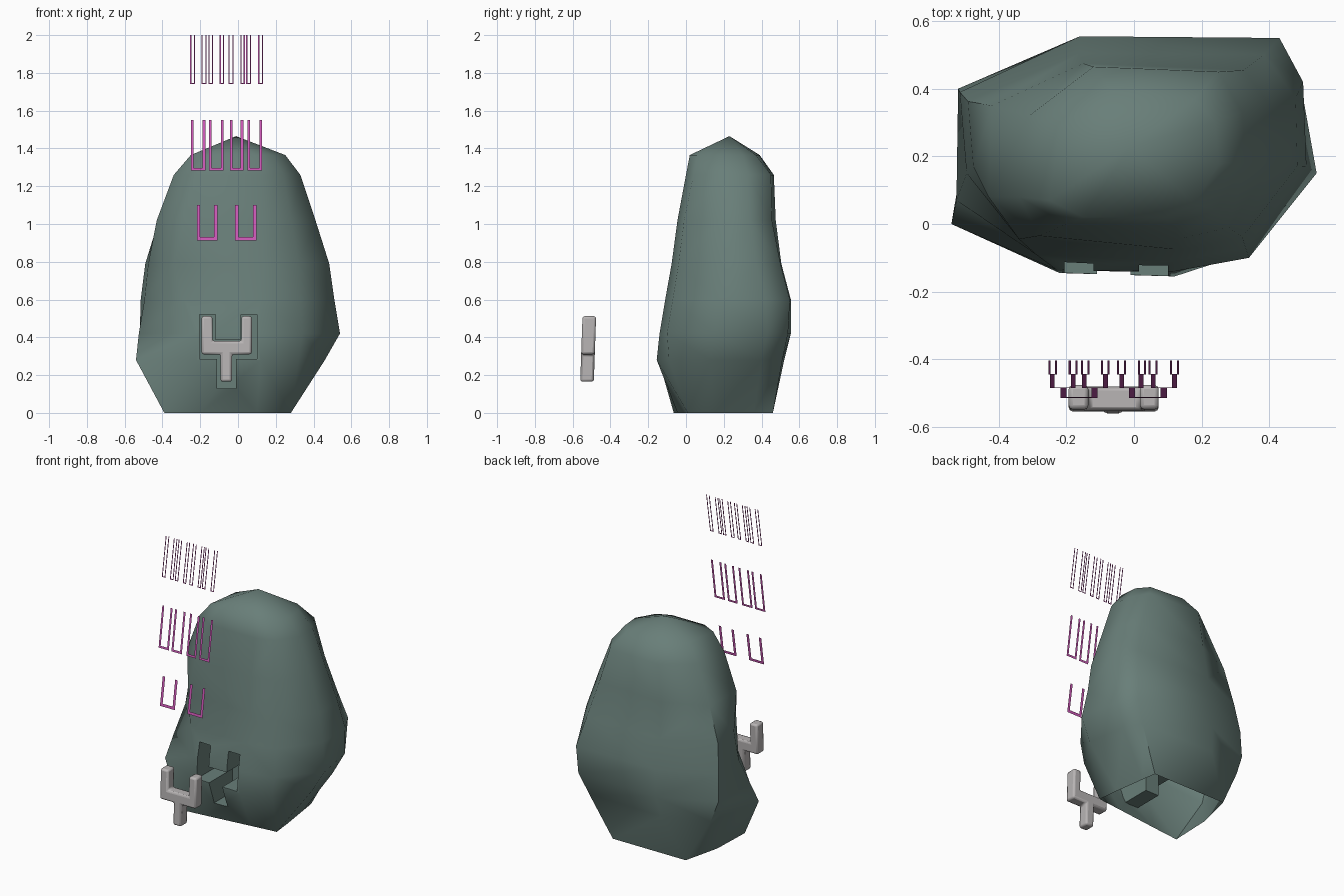
import bpy, bmesh, math

if "Cube" in bpy.data.objects:
    bpy.data.objects.remove(bpy.data.objects["Cube"])


def material(name, rgb):
    m = bpy.data.materials.new(name)
    m.diffuse_color = (*rgb, 1)
    m.use_nodes = True
    m.node_tree.nodes["Principled BSDF"].inputs["Base Color"].default_value = m.diffuse_color
    return m


STONE = material("green_grey_stone", (0.14, 0.21, 0.19))
GREY = material("light_grey", (0.48, 0.46, 0.46))
PINK = material("magenta", (0.62, 0.10, 0.48))


def finish(name, bm, mat, recalc=True):
    if recalc:
        bmesh.ops.recalc_face_normals(bm, faces=bm.faces[:])
    me = bpy.data.meshes.new(name)
    bm.to_mesh(me)
    bm.free()
    me.materials.append(mat)
    ob = bpy.data.objects.new(name, me)
    bpy.context.collection.objects.link(ob)
    return ob


def activate(ob):
    bpy.ops.object.select_all(action='DESELECT')
    ob.select_set(True)
    bpy.context.view_layer.objects.active = ob


def fork_prism(name, xs, zs, y0, y1, mat, lean=0.0):
    """Y-shaped prism. xs: 6 x positions left to right, zs: foot, bar bottom, bar top, arm top."""
    a, b, c, d, e, f = xs
    z0, z1, z2, z3 = zs
    outline = [(a, z1), (c, z1), (c, z0), (d, z0), (d, z1), (f, z1),
               (f, z3), (e, z3), (e, z2), (b, z2), (b, z3), (a, z3)]
    bm = bmesh.new()
    front = [bm.verts.new((x, y0 + lean * (z - z0), z)) for x, z in outline]
    back = [bm.verts.new((x, y1 + lean * (z - z0), z)) for x, z in outline]
    bm.faces.new(front)
    bm.faces.new(back[::-1])
    for i in range(12):
        j = (i + 1) % 12
        bm.faces.new((front[j], front[i], back[i], back[j]))
    return finish(name, bm, mat)


# Boulder: irregular nine-sided rings, from the left front corner counterclockwise
rings = [
    (0.0, [(-.39, -.065), (-.2, -.045), (.1, -.01), (.28, .01), (.265, .15),
           (.235, .36), (.22, .46), (-.32, .46), (-.38, .21)]),
    (.28, [(-.54, 0), (-.22, -.145), (.12, -.155), (.32, -.09), (.46, .13),
           (.42, .40), (.36, .51), (-.18, .52), (-.47, .41)]),
    (.42, [(-.525, .07), (-.23, -.135), (.12, -.14), (.34, -.1), (.54, .15),
           (.49, .43), (.42, .54), (-.16, .555), (-.52, .40)]),
    (.60, [(-.495, .15), (-.29, -.09), (.12, -.11), (.33, -.07), (.51, .17),
           (.50, .42), (.43, .55), (-.16, .555), (-.515, .39)]),
    (1.02, [(-.43, .08), (-.28, -.035), (.13, -.045), (.28, -.01), (.41, .18),
            (.41, .34), (.325, .455), (-.15, .475), (-.42, .35)]),
    (1.26, [(-.34, .08), (-.2, 0), (.12, 0), (.24, .04), (.33, .18),
            (.32, .33), (.25, .45), (-.12, .465), (-.31, .32)]),
    (1.365, [(-.25, .07), (-.15, .02), (.09, .02), (.18, .06), (.25, .18),
             (.24, .3), (.18, .37), (-.06, .39), (-.22, .29)]),
]
# Extra ring that keeps the middle full, with a ledge on the left front corner
middle = [((a[0] + b[0]) * .525, (a[1] + b[1]) * .49)
          for a, b in zip(rings[3][1], rings[4][1])]
middle[0], middle[1], middle[6] = (-.475, .17), (-.34, -.045), (.385, .50)
rings.insert(4, (.79, middle))

bm = bmesh.new()
loops = [[bm.verts.new((x, y, z)) for x, y in pts] for z, pts in rings]
for lo, hi in zip(loops, loops[1:]):
    for i in range(9):
        j = (i + 1) % 9
        bm.faces.new((lo[i], lo[j], hi[j], hi[i]))
apex = bm.verts.new((-.01, .23, 1.465))
for i in range(9):
    bm.faces.new((loops[-1][i], loops[-1][(i + 1) % 9], apex))
bm.faces.new(loops[0][::-1])
bmesh.ops.triangulate(bm, faces=[f for f in bm.faces if len(f.verts) == 4])
boulder = finish("boulder", bm, STONE)

# Fork-shaped socket cut into the front
cutter = fork_prism("socket_cutter", (-.205, -.12, -.11, -.01, .015, .10),
                    (.13, .285, .385, .52), -.4, .10, STONE)
cutter.hide_render = True
activate(boulder)
mod = boulder.modifiers.new("socket", 'BOOLEAN')
mod.operation = 'DIFFERENCE'
mod.solver = 'EXACT'
mod.object = cutter
bpy.ops.object.modifier_apply(modifier=mod.name)
bpy.data.objects.remove(cutter)

# Open underside
bm = bmesh.new()
bm.from_mesh(boulder.data)
base = [f for f in bm.faces if f.calc_center_median().z < .001]
bmesh.ops.delete(bm, geom=base, context='FACES')
bm.to_mesh(boulder.data)
bm.free()
bpy.ops.object.shade_smooth_by_angle(angle=math.radians(60))

# Fork-shaped key floating in front of the socket
key = fork_prism("fork_key", (-.193, -.135, -.092, -.032, .018, .073),
                 (.165, .31, .38, .512), -.56, -.488, GREY, lean=.035)
activate(key)
bev = key.modifiers.new("soft_edges", 'BEVEL')
bev.width = .012
bev.segments = 2
bpy.ops.object.shade_smooth_by_angle(angle=math.radians(40))


def prongs(name, pairs, z0, z1, y0, y1, t):
    """Row of flat U-shaped prongs leaning backwards; pairs are outer left and right x."""
    bm = bmesh.new()
    for a, b in pairs:
        pts = [(a, z0), (b, z0), (b, z1), (b - t, z1), (b - t, z0 + t),
               (a + t, z0 + t), (a + t, z1), (a, z1)]
        v = [bm.verts.new((x, y0 + (y1 - y0) * (z - z0) / (z1 - z0), z)) for x, z in pts]
        bm.faces.new((v[0], v[1], v[4], v[5]))
        bm.faces.new((v[1], v[2], v[3], v[4]))
        bm.faces.new((v[0], v[5], v[6], v[7]))
    return finish(name, bm, PINK, recalc=False)


# Three tiers of prongs, each doubling in number
prongs("lower_prongs", [(-.218, -.108), (-.015, .097)], .912, 1.10, -.515, -.485, .018)
prongs("middle_prongs", [(-.249, -.173), (-.154, -.077), (-.043, .028), (.05, .127)],
       1.283, 1.55, -.485, -.445, .014)
prongs("upper_prongs", [(-.253, -.227), (-.193, -.167), (-.157, -.132), (-.097, -.073),
                        (-.05, -.024), (.012, .036), (.043, .069), (.107, .133)],
       1.74, 2.0, -.445, -.403, .006)
